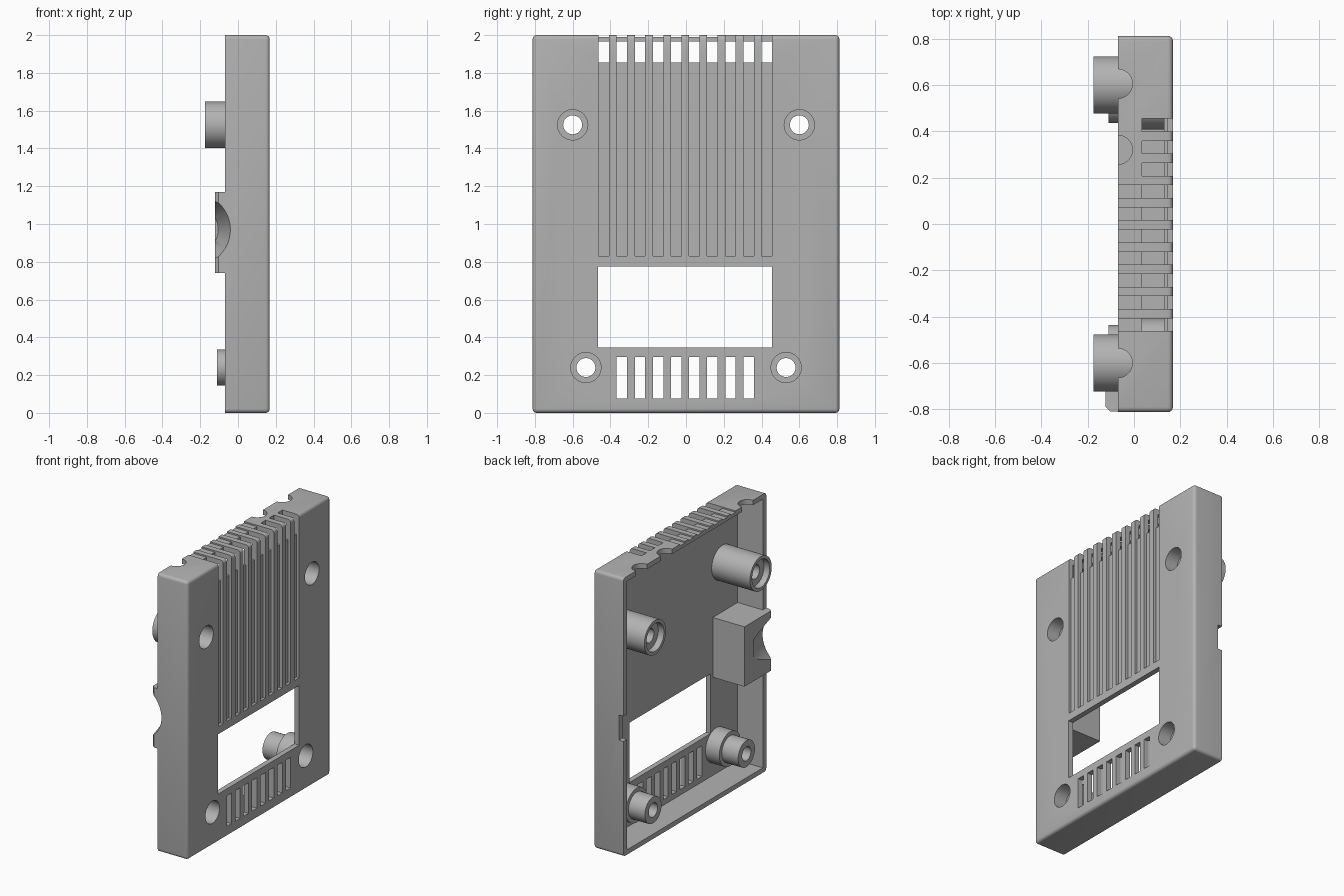
import bpy, bmesh, math
from mathutils import Matrix

if "Cube" in bpy.data.objects:
    bpy.data.objects.remove(bpy.data.objects["Cube"], do_unlink=True)

grey = bpy.data.materials.new("grey plastic")
grey.use_nodes = True
colour = (0.45, 0.45, 0.45, 1)
grey.diffuse_color = colour
grey.node_tree.nodes["Principled BSDF"].inputs["Base Color"].default_value = colour


def add_box(bm, x, y, z):
    """Add a box from (low, high) ranges on each axis."""
    m = Matrix.Translation([sum(r) / 2 for r in (x, y, z)])
    m = m @ Matrix.Diagonal([r[1] - r[0] for r in (x, y, z)] + [1])
    return bmesh.ops.create_cube(bm, size=1, matrix=m)


def add_rod(bm, centre, r1, r2, length, axis):
    """Add a cylinder or cone along the named axis."""
    turn = {"X": Matrix.Rotation(math.pi / 2, 4, "Y"),
            "Y": Matrix.Rotation(-math.pi / 2, 4, "X"),
            "Z": Matrix.Identity(4)}[axis]
    bmesh.ops.create_cone(bm, cap_ends=True, segments=48, radius1=r1, radius2=r2,
                          depth=length, matrix=Matrix.Translation(centre) @ turn)


def finish(bm, name):
    bmesh.ops.recalc_face_normals(bm, faces=bm.faces)
    mesh = bpy.data.meshes.new(name)
    bm.to_mesh(mesh)
    bm.free()
    obj = bpy.data.objects.new(name, mesh)
    bpy.context.collection.objects.link(obj)
    mesh.materials.append(grey)
    return obj


def activate(obj):
    bpy.ops.object.select_all(action="DESELECT")
    obj.select_set(True)
    bpy.context.view_layer.objects.active = obj


def cut(obj, bm):
    """Subtract a set of separate solids, then discard them."""
    cutter = finish(bm, "cutter")
    cutter.hide_render = True
    mod = obj.modifiers.new("cut", "BOOLEAN")
    mod.operation, mod.solver, mod.object = "DIFFERENCE", "EXACT", cutter
    activate(obj)
    bpy.ops.object.modifier_apply(modifier=mod.name)
    bpy.data.objects.remove(cutter, do_unlink=True)


def smooth(obj):
    activate(obj)
    bpy.ops.object.shade_smooth_by_angle(angle=math.radians(35))


BACK, INNER, FACE = -0.07, 0.13, 0.168
HALF = 0.812
upper_y, upper_z = 0.6, 1.525
lower_y, lower_z = 0.53, 0.24
slots = [-0.435 + 0.0958 * i for i in range(10)]
SLOT = 0.0275

# Tray shell, rounded everywhere but along the open rim
bm = bmesh.new()
add_box(bm, (BACK, FACE), (-HALF, HALF), (0, 2))
edges = [e for e in bm.edges if max(v.co.x for v in e.verts) > 0]
bmesh.ops.bevel(bm, geom=edges, offset=0.022, segments=4, profile=0.5, affect="EDGES")
shell = finish(bm, "case_shell")

# Hollow interior
bm = bmesh.new()
add_box(bm, (-0.3, INNER), (-HALF + 0.04, HALF - 0.04), (0.035, 1.965))
cut(shell, bm)

# Window, lower vents, screw holes and the rim notch
bm = bmesh.new()
add_box(bm, (0.1, 0.3), (-0.465, 0.455), (0.345, 0.775))
for y in slots[1:9]:
    add_box(bm, (0.1, 0.3), (y - SLOT, y + SLOT), (0.075, 0.295))
for s in (-1, 1):
    add_rod(bm, (0.15, s * upper_y, upper_z), 0.08, 0.08, 0.2, "X")
    add_rod(bm, (0.15, s * lower_y, lower_z), 0.08, 0.08, 0.2, "X")
add_box(bm, (-0.2, -0.035), (0.7, 0.9), (0.83, 1.01))
cut(shell, bm)

# Shallow grooves on the face
bm = bmesh.new()
for y in slots:
    add_box(bm, (0.147, 0.3), (y - SLOT, y + SLOT), (0.83, 1.9))
cut(shell, bm)

# Open slots wrapping over the top edge
bm = bmesh.new()
for y in slots:
    add_box(bm, (0.035, 0.3), (y - SLOT, y + SLOT), (1.855, 2.1))
cut(shell, bm)

# Shallow continuation of the slots across the top
bm = bmesh.new()
for y in slots[:7]:
    add_box(bm, (-0.2, 0.04), (y - SLOT, y + SLOT), (1.99, 2.1))
cut(shell, bm)

# Half-round cable notches in the top rim
bm = bmesh.new()
for y in (-0.6, 0.32, 0.605):
    add_rod(bm, (BACK, y, 2), 0.063, 0.063, 0.2, "Z")
cut(shell, bm)


def cable_cutter():
    bm = bmesh.new()
    add_rod(bm, (-0.235, -0.71, 0.97), 0.2, 0.13, 0.24, "Y")
    return bm


cut(shell, cable_cutter())
smooth(shell)

# Cable support block on the side wall, with chamfered outer corner
bm = bmesh.new()
add_box(bm, (-0.122, INNER), (-HALF + 0.002, -0.49), (0.74, 1.17))
corner = [e for e in bm.edges
          if all(v.co.x < 0 and v.co.y < -0.7 for v in e.verts)]
bmesh.ops.bevel(bm, geom=corner, offset=0.02, segments=1, affect="EDGES")
block = finish(bm, "cable_support")
cut(block, cable_cutter())
smooth(block)


# Screw posts, turned from a closed (x, radius) profile
def post(name, profile, y, z):
    bm = bmesh.new()
    verts = [bm.verts.new((x, y + r, z)) for x, r in profile]
    ring = [bm.edges.new((a, b)) for a, b in zip(verts, verts[1:] + verts[:1])]
    bmesh.ops.spin(bm, geom=verts + ring, cent=(0, y, z), axis=(1, 0, 0),
                   angle=math.tau, steps=48)
    bmesh.ops.remove_doubles(bm, verts=bm.verts, dist=0.0005)
    smooth(finish(bm, name))


bore = [(0.07, 0.05), (0.07, 0.08), (INNER, 0.08), (INNER, 0.123)]
socket_post = bore + [(-0.175, 0.123), (-0.175, 0.1), (-0.13, 0.1), (-0.13, 0.05)]
stepped_post = bore + [(0.02, 0.123), (0.02, 0.095), (-0.11, 0.095), (-0.11, 0.05)]
for side, s in (("front", -1), ("back", 1)):
    post("upper_post_" + side, socket_post, s * upper_y, upper_z)
    post("lower_post_" + side, stepped_post, s * lower_y, lower_z)
